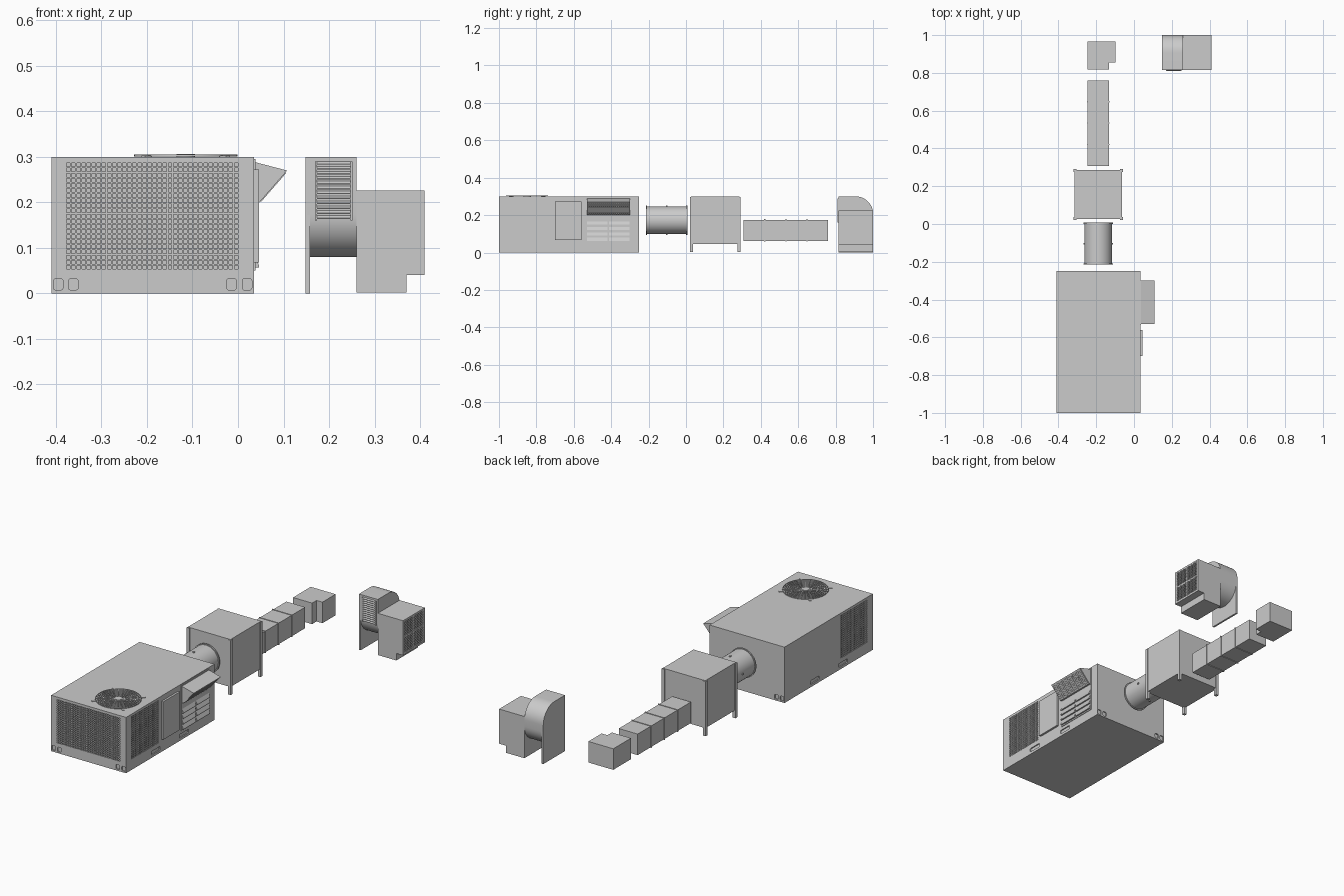
import bpy, bmesh, math
from mathutils import Vector as V

if "Cube" in bpy.data.objects:
    bpy.data.objects.remove(bpy.data.objects["Cube"])


def finish(bm, name, smooth=False):
    bmesh.ops.recalc_face_normals(bm, faces=bm.faces)
    me = bpy.data.meshes.new(name)
    bm.to_mesh(me)
    bm.free()
    ob = bpy.data.objects.new(name, me)
    bpy.context.collection.objects.link(ob)
    if smooth:
        bpy.ops.object.select_all(action='DESELECT')
        ob.select_set(True)
        bpy.context.view_layer.objects.active = ob
        bpy.ops.object.shade_smooth_by_angle(angle=math.radians(35))
    return ob


def add_block(bm, o, a, b, c):
    """Parallelepiped from a corner and three edge vectors."""
    o, a, b, c = V(o), V(a), V(b), V(c)
    p = [bm.verts.new(o + a * i + b * j + c * k) for k in (0, 1) for j in (0, 1) for i in (0, 1)]
    for f in ((0, 2, 3, 1), (4, 5, 7, 6), (0, 1, 5, 4), (2, 6, 7, 3), (0, 4, 6, 2), (1, 3, 7, 5)):
        bm.faces.new([p[i] for i in f])


def add_box(bm, x0, x1, y0, y1, z0, z1):
    add_block(bm, (x0, y0, z0), (x1 - x0, 0, 0), (0, y1 - y0, 0), (0, 0, z1 - z0))


def boxes(name, *dims):
    bm = bmesh.new()
    for d in dims:
        add_box(bm, *d)
    return finish(bm, name)


def add_prism(bm, pts, axis, lo, hi):
    place = {'X': lambda a, b, t: (t, a, b), 'Y': lambda a, b, t: (a, t, b),
             'Z': lambda a, b, t: (a, b, t)}[axis]
    r0 = [bm.verts.new(place(a, b, lo)) for a, b in pts]
    r1 = [bm.verts.new(place(a, b, hi)) for a, b in pts]
    n = len(pts)
    bm.faces.new(r0)
    bm.faces.new(r1)
    for i in range(n):
        bm.faces.new((r0[i], r0[(i + 1) % n], r1[(i + 1) % n], r1[i]))


def prism(name, pts, axis, lo, hi, smooth=False):
    bm = bmesh.new()
    add_prism(bm, pts, axis, lo, hi)
    return finish(bm, name, smooth)


def arc(cx, cy, r, a0, a1, n):
    return [(cx + r * math.cos(math.radians(a0 + (a1 - a0) * i / n)),
             cy + r * math.sin(math.radians(a0 + (a1 - a0) * i / n))) for i in range(n + 1)]


def round_rect(cx, cy, w, h, r=0.005):
    pts = []
    for sx, sy, a in ((1, 1, 0), (-1, 1, 90), (-1, -1, 180), (1, -1, 270)):
        pts += arc(cx + sx * (w / 2 - r), cy + sy * (h / 2 - r), r, a, a + 90, 3)
    return pts


def add_bars(bm, o, u, v, nu, nv, t, depth):
    """Woven guard: nu+1 bars along v, nv+1 bars along u."""
    o, u, v = V(o), V(u), V(v)
    ud, vd = u.normalized(), v.normalized()
    n = ud.cross(vd) * depth
    for i in range(nu + 1):
        add_block(bm, o + (u - ud * t) * (i / nu), ud * t, v, n)
    for j in range(nv + 1):
        add_block(bm, o + (v - vd * t) * (j / nv), u, vd * t, n)


def bars(name, *args):
    bm = bmesh.new()
    add_bars(bm, *args)
    return finish(bm, name)


def carve(ob, cutter):
    m = ob.modifiers.new('recess', 'BOOLEAN')
    m.object, m.operation, m.solver = cutter, 'DIFFERENCE', 'EXACT'
    bpy.context.view_layer.objects.active = ob
    bpy.ops.object.modifier_apply(modifier=m.name)
    bpy.data.objects.remove(cutter)


# Main air handling cabinet with coil recesses, lifting slots and fork slots
X0, X1, Y0, Y1, H = -0.41, 0.035, -1.0, -0.25, 0.30
cabinet = boxes('cabinet', (X0, X1, Y0, Y1, 0, H))
bm = bmesh.new()
e, dp = 0.01, 0.008
add_box(bm, -0.38, 0.003, Y0 - e, Y0 + dp, 0.05, 0.29)
add_box(bm, X1 - dp, X1 + e, -0.955, -0.72, 0.055, 0.29)
add_box(bm, X0 - e, X0 + dp, -0.955, -0.72, 0.055, 0.29)
for x in (-0.395, -0.362, -0.014, 0.020):
    for lo, hi in ((Y0 - e, Y0 + 0.006), (Y1 - 0.006, Y1 + e)):
        add_prism(bm, round_rect(x, 0.02, 0.021, 0.025), 'Y', lo, hi)
for y in (-0.748, -0.508):
    for lo, hi in ((X0 - e, X0 + 0.006), (X1 - 0.006, X1 + e)):
        add_prism(bm, round_rect(y, 0.024, 0.075, 0.02), 'X', lo, hi)
carve(cabinet, finish(bm, 'cabinet_cutter'))

# Coil guards
bars('front_coil_guard', (-0.38, Y0 + 0.004, 0.05), (0.383, 0, 0), (0, 0, 0.24), 34, 21, 0.0035, 0.004)
bars('right_coil_guard', (X1 - 0.004, -0.955, 0.055), (0, 0.235, 0), (0, 0, 0.235), 21, 21, 0.0035, 0.004)
bars('left_coil_guard', (X0 + 0.004, -0.72, 0.055), (0, -0.235, 0), (0, 0, 0.235), 21, 21, 0.0035, 0.004)

# Access door and louvre panel
boxes('access_door', (X1, 0.046, -0.70, -0.56, 0.068, 0.272))
boxes('louvre_panel', (X1, 0.038, -0.535, -0.297, 0.05, 0.295))
bm = bmesh.new()
for y in (-0.53, -0.412):
    for i in range(4):
        z = 0.057 + i * 0.029
        add_prism(bm, [(0.038, z), (0.046, z), (0.046, z + 0.005), (0.038, z + 0.022)], 'Y', y, y + 0.11)
finish(bm, 'side_louvres')

# Intake hood with a mesh on its sloping underside
prism('intake_hood', [(X1, 0.289), (0.108, 0.27), (0.047, 0.2), (X1, 0.2)], 'Y', -0.53, -0.30)
slope = V((0.108 - 0.047, 0, 0.07))
bars('hood_mesh', V((0.047, -0.525, 0.2)) + slope * 0.04, (0, 0.22, 0), slope * 0.9, 20, 8, 0.003, 0.002)

# Roof fan guard: rings, spokes, hub and feet
C = V((-0.115, -0.85, H))
bm = bmesh.new()
for k in range(9):
    r, n = 0.112 - k * 0.0115, 48
    rings = []
    for rr, z in ((r - 0.0015, 0.001), (r + 0.0015, 0.001), (r + 0.0015, 0.005), (r - 0.0015, 0.005)):
        rings.append([bm.verts.new(C + V((rr * math.cos(math.tau * i / n), rr * math.sin(math.tau * i / n), z)))
                      for i in range(n)])
    for s in range(4):
        a, b = rings[s], rings[(s + 1) % 4]
        for i in range(n):
            bm.faces.new((a[i], a[(i + 1) % n], b[(i + 1) % n], b[i]))
for i in range(32):
    a = math.tau * i / 32
    d, s = V((math.cos(a), math.sin(a), 0)), V((-math.sin(a), math.cos(a), 0))
    add_block(bm, C + d * 0.018 - s * 0.001 + V((0, 0, 0.0015)), d * 0.095, s * 0.002, (0, 0, 0.002))
    if i % 8 == 4:
        add_block(bm, C + d * 0.11 - s * 0.006, d * 0.022, s * 0.012, (0, 0, 0.003))
finish(bm, 'fan_guard', True)
prism('fan_hub', arc(C.x, C.y, 0.02, 0, 345, 23), 'Z', H, H + 0.006, True)

# Round duct with end flanges and four studs
cx, cz = -0.19, 0.173
bm = bmesh.new()
for r, lo, hi in ((0.073, -0.215, 0.007), (0.078, -0.215, -0.208), (0.078, 0.0, 0.007)):
    add_prism(bm, arc(cx, cz, r, 0, 352.5, 47), 'Y', lo, hi)
for dx, dz in ((1, 0), (-1, 0), (0, 1), (0, -1)):
    x, z = cx + dx * 0.074, cz + dz * 0.074
    add_box(bm, x - 0.004, x + 0.004, -0.108, -0.1, z - 0.004, z + 0.004)
finish(bm, 'round_duct', True)

# Plenum box on four corner posts
boxes('plenum_box', (-0.316, -0.063, 0.026, 0.287, 0.045, 0.30))
boxes('plenum_posts', *[(x, x + 0.016, y, y + 0.016, 0.004, 0.298)
                        for x in (-0.32, -0.075) for y in (0.022, 0.275)])

# Rectangular duct with seam ribs, and its elbow
boxes('straight_duct', (-0.245, -0.133, 0.308, 0.76, 0.062, 0.175))
boxes('duct_ribs', *[(-0.248, -0.13, y - 0.003, y + 0.003, 0.059, 0.178) for y in (0.421, 0.534, 0.647)])
prism('duct_elbow', [(-0.245, 0.817), (-0.132, 0.817), (-0.132, 0.855), (-0.097, 0.855),
                     (-0.097, 0.967), (-0.245, 0.967)], 'Z', 0.062, 0.175)

# Blower: scroll housing, side plate and slatted outlet
F, cy, r = 0.815, 0.9075, 0.0925
top = arc(cy, 0.2075, r, 90, 0, 12)
prism('blower_scroll', [(F, 0.30)] + top + arc(cy, 0.1725, r, 0, -180, 24), 'X', 0.152, 0.26, True)
prism('blower_side_plate', [(F, 0), (F, 0.30)] + top + [(1.0, 0)], 'X', 0.148, 0.158, True)
boxes('outlet_frame', (0.169, 0.174, 0.81, F, 0.16, 0.29), (0.247, 0.252, 0.81, F, 0.16, 0.29))
bm = bmesh.new()
for i in range(12):
    z = 0.164 + i * 0.0108
    add_prism(bm, [(F, z + 0.007), (F, z + 0.005), (0.809, z), (0.809, z + 0.002)], 'X', 0.174, 0.247)
finish(bm, 'outlet_slats')

# Cooler box with four filter recesses on its right side
cooler = prism('cooler_box', [(0.26, 0.002), (0.37, 0.002), (0.37, 0.04), (0.41, 0.04),
                              (0.41, 0.226), (0.26, 0.226)], 'Y', F, 1.0)
cut, grid = bmesh.new(), bmesh.new()
for y in (0.826, 0.912):
    for z in (0.050, 0.137):
        add_box(cut, 0.402, 0.42, y, y + 0.077, z, z + 0.08)
        add_bars(grid, (0.405, y, z), (0, 0.077, 0), (0, 0, 0.08), 3, 9, 0.003, 0.004)
carve(cooler, finish(cut, 'cooler_cutter'))
finish(grid, 'cooler_filter_grilles')
